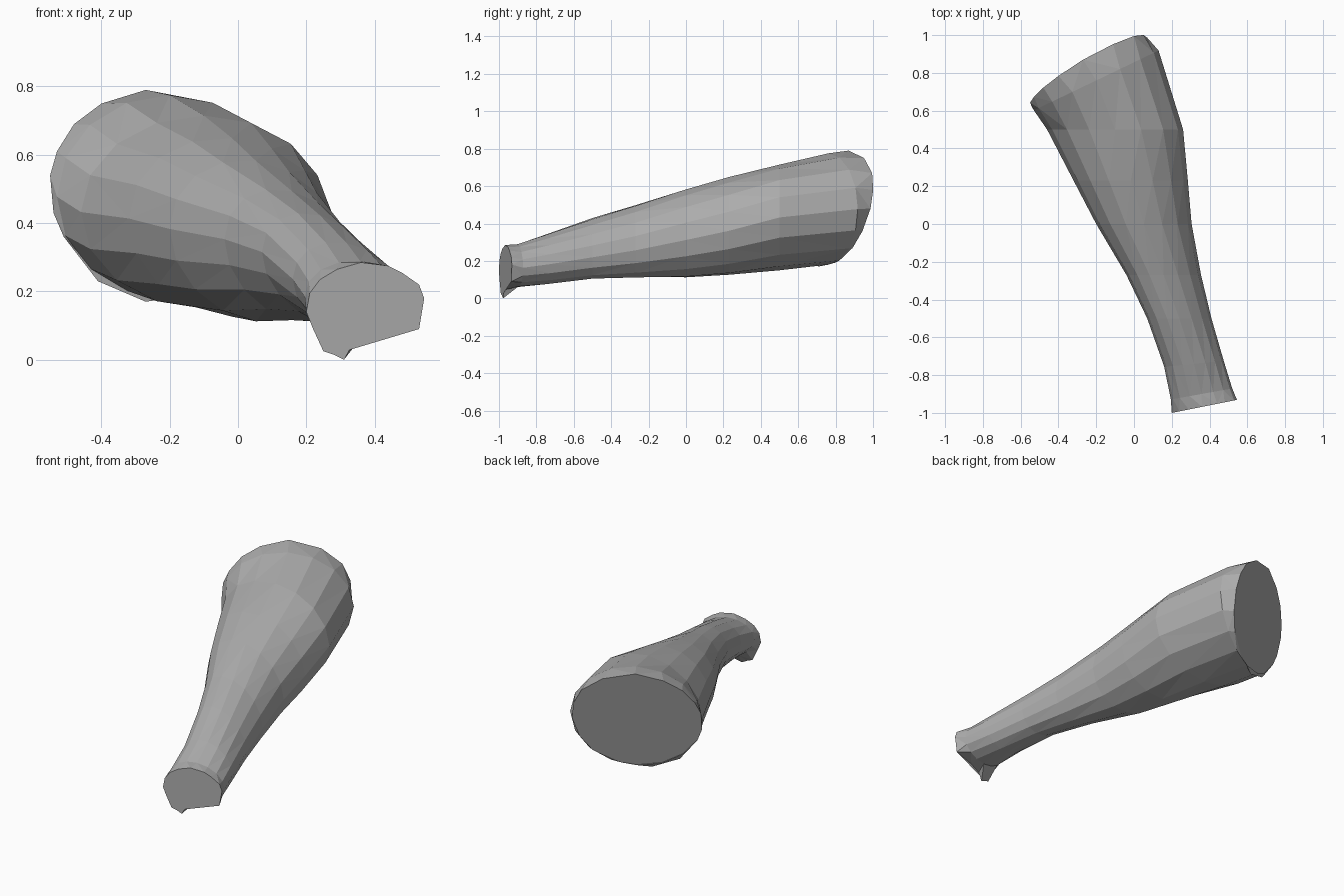
import bpy
import bmesh
from math import cos, sin, pi

SIDES = 16

if "Cube" in bpy.data.objects:
    bpy.data.objects.remove(bpy.data.objects["Cube"], do_unlink=True)


def make_material(name, colour):
    mat = bpy.data.materials.new(name)
    mat.use_nodes = True
    mat.diffuse_color = colour
    mat.node_tree.nodes["Principled BSDF"].inputs["Base Color"].default_value = colour
    return mat


def section(left, right, bottom, top, y, slope=0.0, lean=0.0):
    """Oval ring filling the given extents; lean skews it, slope swings it in plan."""
    cx, cz = (left + right) / 2, (bottom + top) / 2
    rx, rz = (right - left) / 2, (top - bottom) / 2
    ring = []
    for i in range(SIDES):
        a = 2 * pi * i / SIDES
        x = rx * cos(a)
        ring.append((cx + x, y + slope * x, cz + rz * sin(a + lean)))
    return ring


def cut_end(outline, plane):
    """Flat end: x-z outline laid on a slanted cutting plane."""
    return [(x, plane(x, z), z) for x, z in outline]


# Wide cut end at the back
wide_outline = [(.07, .48), (.05, .58), (0, .67), (-.11, .75), (-.27, .79), (-.4, .75),
                (-.48, .69), (-.53, .61), (-.55, .54), (-.54, .43), (-.51, .36),
                (-.41, .23), (-.27, .17), (-.13, .19), (0, .27), (.05, .36)]
wide_end = cut_end(wide_outline, lambda x, z: .81 + .58 * (x + .27) + .26 * (z - .56))

# Narrow cut end at the front, with a small spur underneath
narrow_outline = [(.545, .18), (.53, .22), (.48, .255), (.44, .275), (.36, .285), (.29, .265),
                  (.24, .235), (.21, .195), (.2, .14), (.22, .09), (.25, .025),
                  (.28, .015), (.31, 0), (.335, .045), (.4, .07), (.53, .09)]
narrow_end = cut_end(narrow_outline, lambda x, z: -1 + .2 * (x - .2))

# Tapering body between the two ends
rings = [
    wide_end,
    section(-.53, .13, .18, .775, .76, slope=.48),
    section(-.46, .26, .15, .715, .5),
    section(-.32, .285, .125, .65, .23, lean=-.1),
    section(-.2, .305, .11, .585, 0, lean=-.15),
    section(-.04, .355, .11, .5, -.27, lean=-.25),
    section(.07, .41, .105, .43, -.5, lean=-.3),
    section(.16, .475, .075, .345, -.74, slope=.1, lean=-.2),
    section(.195, .52, .06, .29, -.9, slope=.18, lean=-.1),
    narrow_end,
]

bm = bmesh.new()
loops = [[bm.verts.new(p) for p in ring] for ring in rings]
for a, b in zip(loops, loops[1:]):
    for i in range(SIDES):
        j = (i + 1) % SIDES
        bm.faces.new((a[i], a[j], b[j], b[i]))
bm.faces.new(loops[0])
bm.faces.new(loops[-1])
bmesh.ops.triangulate(bm, faces=bm.faces[:], quad_method='SHORT_EDGE')
bmesh.ops.recalc_face_normals(bm, faces=bm.faces[:])

mesh = bpy.data.meshes.new("tapered_limb")
bm.to_mesh(mesh)
bm.free()
mesh.materials.append(make_material("plain_grey", (.42, .42, .42, 1)))
limb = bpy.data.objects.new("tapered_limb", mesh)
bpy.context.collection.objects.link(limb)
